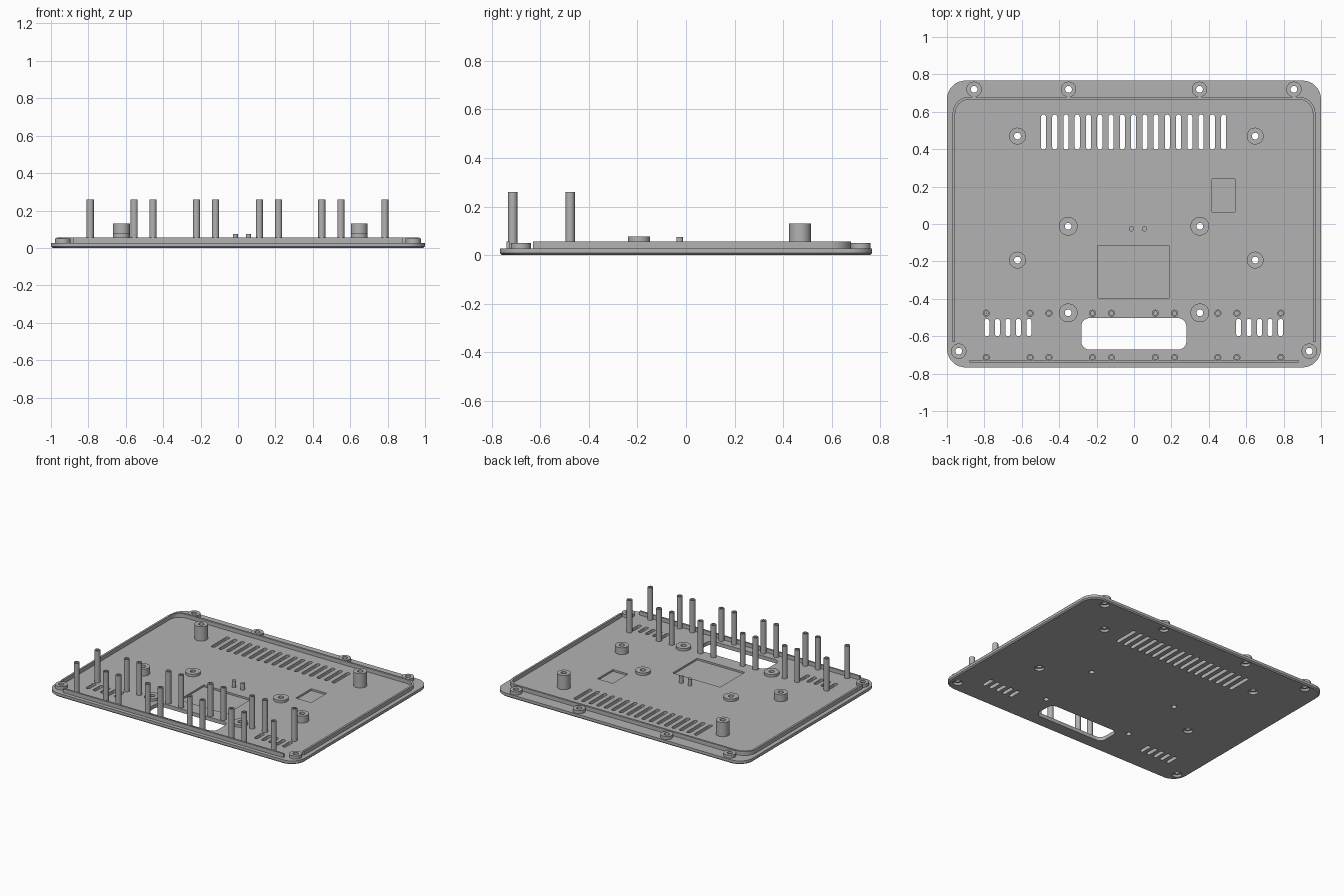
import bpy, bmesh
from math import cos, sin, pi

cube = bpy.data.objects.get("Cube")
if cube:
    bpy.data.objects.remove(cube)

grey = bpy.data.materials.new("plain grey")
grey.use_nodes = True
COLOUR = (0.45, 0.45, 0.45, 1)
grey.diffuse_color = COLOUR
grey.node_tree.nodes["Principled BSDF"].inputs["Base Color"].default_value = COLOUR

FLOOR = 0.027


def arc(cx, cy, r, a0, a1, n=8):
    return [(cx + r * cos(a0 + (a1 - a0) * i / n), cy + r * sin(a0 + (a1 - a0) * i / n))
            for i in range(n + 1)]


def rounded_rect(x0, x1, y0, y1, r):
    corners = [(x1 - r, y1 - r), (x0 + r, y1 - r), (x0 + r, y0 + r), (x1 - r, y0 + r)]
    pts = []
    for k, (cx, cy) in enumerate(corners):
        pts += arc(cx, cy, r, k * pi / 2, (k + 1) * pi / 2)
    return pts


def box(x0, x1, y0, y1):
    return [(x0, y0), (x1, y0), (x1, y1), (x0, y1)]


def circle(x, y, r, n=32):
    return arc(x, y, r, 0, 2 * pi, n)[:-1]


def prism(bm, outline, z0, z1):
    low = [bm.verts.new((x, y, z0)) for x, y in outline]
    face = bm.faces.new(low)
    out = bmesh.ops.extrude_face_region(bm, geom=[face])["geom"]
    for v in out:
        if isinstance(v, bmesh.types.BMVert):
            v.co.z = z1


def make(name, bm):
    bmesh.ops.remove_doubles(bm, verts=bm.verts, dist=1e-5)
    bmesh.ops.recalc_face_normals(bm, faces=bm.faces)
    mesh = bpy.data.meshes.new(name)
    bm.to_mesh(mesh)
    bm.free()
    mesh.materials.append(grey)
    ob = bpy.data.objects.new(name, mesh)
    bpy.context.collection.objects.link(ob)
    return ob


def solid(name, *prisms):
    bm = bmesh.new()
    for outline, z0, z1 in prisms:
        prism(bm, outline, z0, z1)
    return make(name, bm)


def select(ob):
    bpy.ops.object.select_all(action='DESELECT')
    ob.select_set(True)
    bpy.context.view_layer.objects.active = ob


def smooth(ob):
    select(ob)
    bpy.ops.object.shade_smooth_by_angle(angle=0.6)


def lathe(name, x, y, profile, n=32):
    # closed profile of (radius, height) turned about a vertical axis
    bm = bmesh.new()
    rings = [[bm.verts.new((px, py, z)) for px, py in circle(x, y, r, n)] for r, z in profile]
    for k, ring in enumerate(rings):
        nxt = rings[(k + 1) % len(rings)]
        for i in range(n):
            j = (i + 1) % n
            bm.faces.new((ring[i], ring[j], nxt[j], nxt[i]))
    ob = make(name, bm)
    smooth(ob)


def tube(name, x, y, r, hole, z0, z1):
    lathe(name, x, y, [(hole, z0), (r, z0), (r, z1), (hole, z1)])


# hole and boss positions
rim_bosses = [(s * x, 0.72) for s in (-1, 1) for x in (0.35, 0.855)]
rim_bosses += [(-0.937, -0.68), (0.937, -0.68)]
tall_bosses = [(-0.623, 0.47), (0.648, 0.47)]
mid_bosses = [(-0.623, -0.193), (0.648, -0.193)]
low_bosses = [(s * 0.352, y) for s in (-1, 1) for y in (-0.012, -0.475)]
counterbored = rim_bosses + tall_bosses + mid_bosses

# base plate with softened lower edge
plate = solid("base_plate",
              (rounded_rect(-1, 1, -0.767, 0.767, 0.1), 0.008, FLOOR))
bm = bmesh.new()
bm.from_mesh(plate.data)
bottom = min(bm.faces, key=lambda f: f.calc_center_median().z)
bottom_verts = list(bottom.verts)
ext = bmesh.ops.extrude_face_region(bm, geom=[bottom])["geom"]
for v in ext:
    if isinstance(v, bmesh.types.BMVert):
        v.co.x *= 0.992
        v.co.y *= 0.99
        v.co.z = 0
for f in [f for f in bm.faces if all(v in bottom_verts for v in f.verts)]:
    bm.faces.remove(f)
bmesh.ops.recalc_face_normals(bm, faces=bm.faces)
bm.to_mesh(plate.data)
bm.free()

# through cuts: vents, front window, screw holes
through = [rounded_rect(-0.282, 0.28, -0.672, -0.503, 0.045)]
for i in range(17):
    x = -0.484 + i * 0.0602
    through.append(rounded_rect(x - 0.0135, x + 0.0135, 0.398, 0.585, 0.0134))
for start in (-0.787, 0.559):
    for i in range(5):
        x = start + i * 0.0563
        through.append(rounded_rect(x - 0.0135, x + 0.0135, -0.6, -0.507, 0.0134))
through += [circle(x, y, 0.018) for x, y in counterbored + low_bosses]

# shallow cuts: pockets above, counterbores below
pockets = [(box(-0.193, 0.187, -0.395, -0.115), 0.014, 0.1),
           (box(0.417, 0.539, 0.065, 0.24), 0.014, 0.1)]
pockets += [(circle(x, y, 0.032), -0.1, 0.017) for x, y in counterbored]

for cutter in (solid("through_cutter", *[(o, -0.1, 0.1) for o in through]),
               solid("pocket_cutter", *pockets)):
    cutter.hide_render = True
    select(plate)
    mod = plate.modifiers.new("cut", 'BOOLEAN')
    mod.operation = 'DIFFERENCE'
    mod.solver = 'EXACT'
    mod.object = cutter
    bpy.ops.object.modifier_apply(modifier=mod.name)
    bpy.data.objects.remove(cutter)
smooth(plate)


# raised lip around the back and sides, and a separate front lip
def lip_path(inset):
    r = 0.09 - inset
    return ([(0.97 - inset, -0.63)] + arc(0.88, 0.59, r, 0, pi / 2)
            + arc(-0.88, 0.59, r, pi / 2, pi) + [(-0.97 + inset, -0.63)])


smooth(solid("rear_lip", (lip_path(0) + lip_path(0.014)[::-1], FLOOR, 0.055)))
solid("front_lip", (box(-0.88, 0.88, -0.74, -0.727), FLOOR, 0.055))

# screw bosses
for x, y in rim_bosses:
    tube("rim_boss", x, y, 0.041, 0.018, FLOOR, 0.05)
for x, y in tall_bosses:
    tube("tall_boss", x, y, 0.045, 0.018, FLOOR, 0.13)
for x, y in mid_bosses:
    tube("mid_boss", x, y, 0.045, 0.018, FLOOR, 0.077)
for x, y in low_bosses:
    tube("low_boss", x, y, 0.05, 0.018, FLOOR, 0.045)

# tall hollow pins in two rows
for y in (-0.477, -0.714):
    for x in (-0.79, -0.555, -0.455, -0.222, -0.12, 0.114, 0.217, 0.448, 0.55, 0.785):
        lathe("pin", x, y, [(0.0002, FLOOR), (0.019, FLOOR), (0.019, 0.26),
                            (0.011, 0.26), (0.011, 0.2), (0.0002, 0.2)], 20)

# two short pegs
for x in (-0.014, 0.056):
    smooth(solid("peg", (circle(x, -0.026, 0.014, 20), FLOOR, 0.075)))
